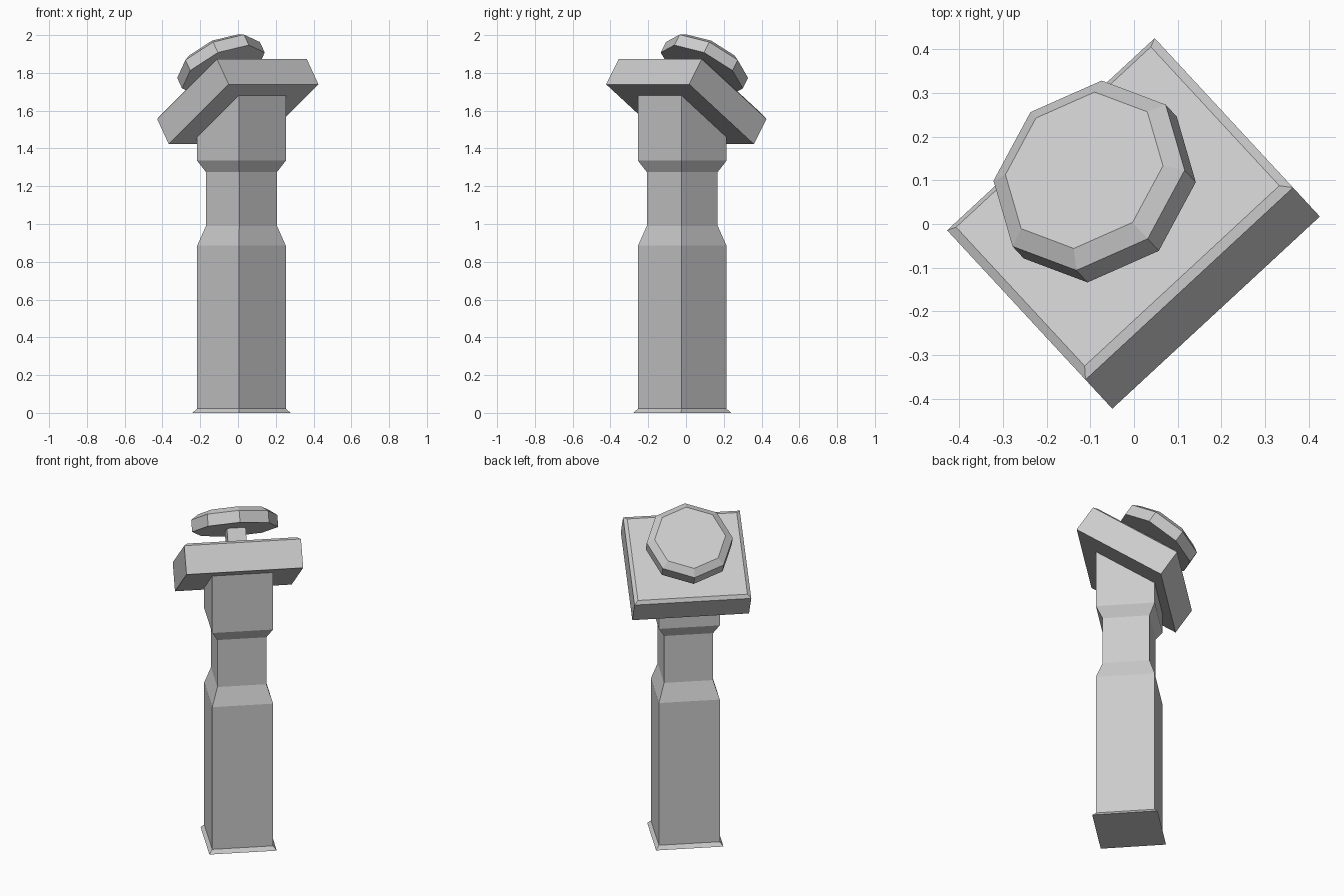
import bpy, bmesh
from math import radians, cos, sin, tan, pi
from mathutils import Matrix

if "Cube" in bpy.data.objects:
    bpy.data.objects.remove(bpy.data.objects["Cube"])

TILT = radians(34.2)
YAW = Matrix.Rotation(radians(-47.2), 4, 'Z')  # local +x points uphill


def square(hx, hy, z):
    return [(hx, hy, z), (-hx, hy, z), (-hx, -hy, z), (hx, -hy, z)]


def octagon(r, z):
    return [(r * cos(i * pi / 4), r * sin(i * pi / 4), z) for i in range(8)]


def loft(name, rings, matrix):
    """Skin a stack of matching cross-sections and cap both ends."""
    bm = bmesh.new()
    loops = [[bm.verts.new(p) for p in ring] for ring in rings]
    for a, b in zip(loops, loops[1:]):
        for i in range(len(a)):
            j = (i + 1) % len(a)
            bm.faces.new((a[i], a[j], b[j], b[i]))
    bm.faces.new(loops[0][::-1])
    bm.faces.new(loops[-1])
    bmesh.ops.recalc_face_normals(bm, faces=bm.faces)
    bm.transform(matrix)
    mesh = bpy.data.meshes.new(name)
    bm.to_mesh(mesh)
    bm.free()
    obj = bpy.data.objects.new(name, mesh)
    bpy.context.collection.objects.link(obj)
    return obj


# Square post: flared foot, waisted neck, slanted top meeting the panel
HX, HY, IN = 0.163, 0.169, 0.033
profile = [(0.018, 0), (0, 0.022), (0, 0.885), (-IN, 0.99),
           (-IN, 1.275), (0, 1.335)]
post_rings = [square(HX + d, HY + d, z) for d, z in profile]
post_rings.append([(x, y, z + x * tan(TILT))
                   for x, y, z in square(HX, HY, 1.572)])
loft("post", post_rings, YAW @ Matrix.Translation((0.027, 0, 0)))

# Everything on the head shares one tilted frame, origin at the panel's top rim
HEAD = (YAW @ Matrix.Translation((-0.047, 0, 1.7145))
        @ Matrix.Rotation(-TILT, 4, 'Y'))

# Panel with a chamfered top edge
loft("panel", [square(0.282, 0.324, -0.161), square(0.282, 0.324, 0),
               square(0.262, 0.304, 0.014)], HEAD)

# Button stem
loft("button_stem", [square(0.052, 0.052, 0), square(0.052, 0.052, 0.13)], HEAD)

# Octagonal button with a chamfered top
loft("button", [octagon(0.239, 0.119), octagon(0.239, 0.186),
                octagon(0.197, 0.215)], HEAD)
